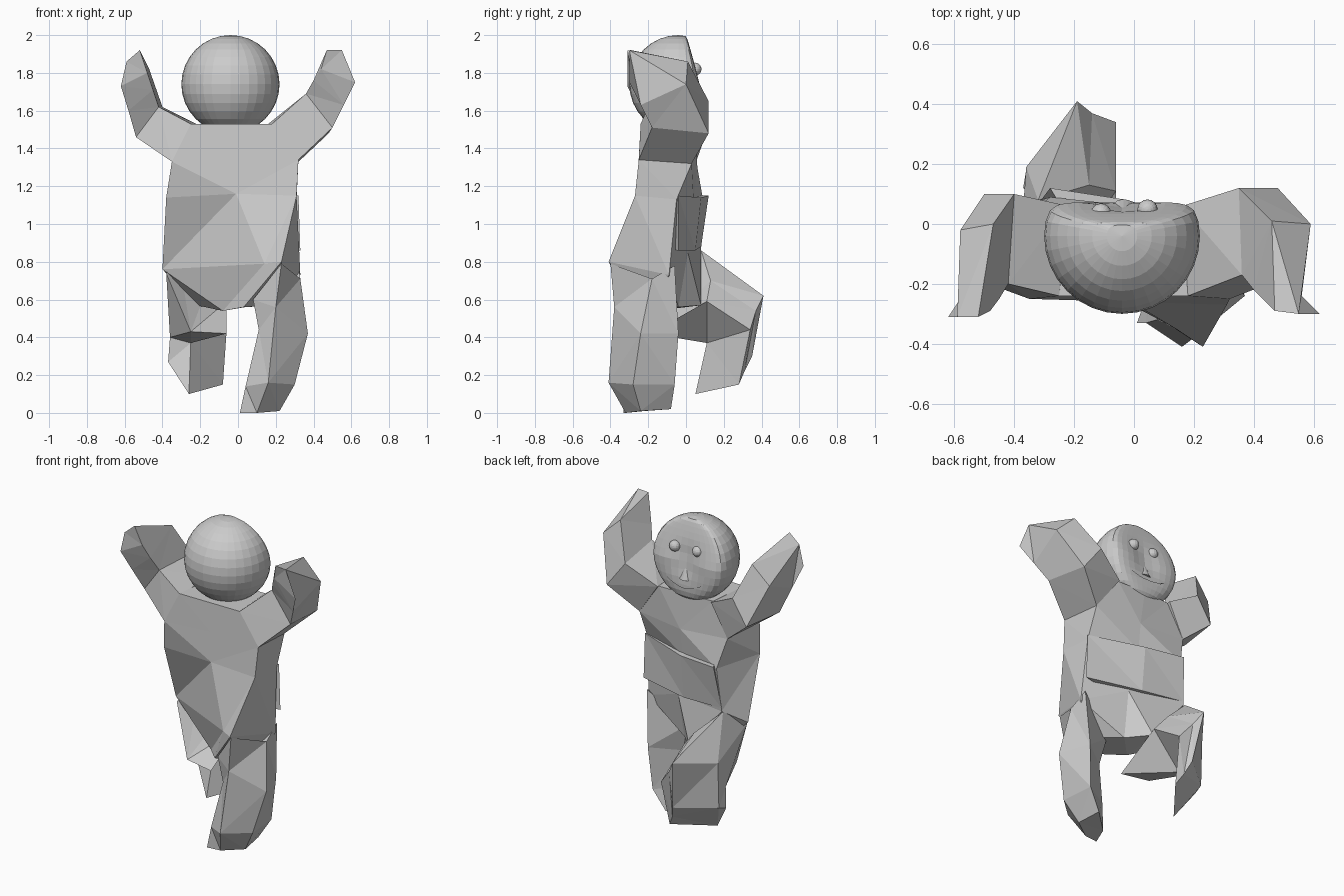
import bpy, bmesh, math
from mathutils import Vector

if "Cube" in bpy.data.objects:
    bpy.data.objects.remove(bpy.data.objects["Cube"], do_unlink=True)

clay = bpy.data.materials.new("clay_grey")
clay.use_nodes = True
GREY = (0.6, 0.6, 0.6, 1.0)
clay.diffuse_color = GREY
clay.node_tree.nodes["Principled BSDF"].inputs["Base Color"].default_value = GREY


def finish(name, bm):
    """Turn a bmesh into a named, coloured object."""
    bmesh.ops.recalc_face_normals(bm, faces=bm.faces)
    mesh = bpy.data.meshes.new(name)
    bm.to_mesh(mesh)
    bm.free()
    mesh.materials.append(clay)
    obj = bpy.data.objects.new(name, mesh)
    bpy.context.scene.collection.objects.link(obj)
    return obj


def loft(name, *rings):
    """Bridge matching rings of points (in hundredths of a unit) and cap both ends."""
    bm = bmesh.new()
    loops = [[bm.verts.new(Vector(point) / 100) for point in ring] for ring in rings]
    for lower, upper in zip(loops, loops[1:]):
        count = len(lower)
        for i in range(count):
            j = (i + 1) % count
            bm.faces.new((lower[i], lower[j], upper[j], upper[i]))
    bm.faces.new(loops[0])
    bm.faces.new(loops[-1])
    bmesh.ops.triangulate(bm, faces=bm.faces, quad_method='SHORT_EDGE')
    return finish(name, bm)


# Torso, from the hips up to the shoulders, twisted at the waist
loft("torso",
     [(-22, 0, 57), (-8, -16, 54), (3, -28, 56), (22, -20, 57), (4, -4, 56), (-8, 8, 57)],
     [(-40, -6, 76), (14, -35, 79), (23, -41, 80), (33, -9, 73), (5, 1, 85), (-31, 8, 86)],
     [(-38, -21, 114), (-1, -26, 116), (31, -27, 115), (31, -5, 113), (0, 4, 113), (-28, 9, 113)],
     [(-35, -25, 133), (-2, -25, 135), (32, -25, 134), (31, 3, 132), (0, 6, 130), (-33, 5, 132)],
     [(-25, -24, 153), (-4, -24, 153), (18, -24, 153), (16, 5, 153), (-4, 5, 153), (-22, 4, 153)])

# Belly block that overhangs the waist
loft("belly",
     [(33, -4, 86), (-2, 5, 86), (-31, 8, 88), (-12, -15, 87)],
     [(32, -4, 115), (-2, 8, 114), (-28, 12, 115), (-12, -15, 115)])

# Raised arms: shoulder, elbow, wrist and blunt hand
loft("left_arm",
     [(18, -24, 153), (32, -25, 134), (31, 3, 132), (16, 6, 153)],
     [(36, -17, 169), (50, -18, 151), (48, 12, 148), (35, 12, 165)],
     [(40, -22, 176), (56, -24, 163), (59, 0, 174), (46, 1, 186)],
     [(44, -26, 182), (62, -30, 175), (55, -30, 192), (47, -29, 192)])
loft("right_arm",
     [(-25, -24, 153), (-35, -25, 133), (-33, 5, 132), (-22, 6, 153)],
     [(-42, -20, 162), (-54, -18, 146), (-50, 10, 146), (-40, 10, 162)],
     [(-45, -25, 171), (-58, -25, 160), (-58, -2, 170), (-47, 0, 182)],
     [(-48, -29, 180), (-62, -31, 173), (-59, -31, 186), (-52, -31, 192)])

# Standing leg: hip, knee, ankle, sole
loft("left_leg",
     [(8, -32, 60), (23, -40, 79), (33, -18, 71), (32, -6, 78), (9, -14, 58)],
     [(11, -31, 44), (20, -38, 56), (37, -24, 42), (30, -4, 42), (13, -16, 40)],
     [(4, -33, 14), (16, -41, 16), (30, -28, 15), (28, -6, 15), (9, -18, 16)],
     [(1, -33, 0), (10, -32, 0), (22, -24, 1), (20, -8, 2), (5, -22, 1)])

# Lifted leg: hip, bent knee, foot
loft("right_leg",
     [(-6, 11, 59), (-15, 13, 70), (-32, 8, 86), (-38, -8, 74), (-25, -16, 43), (-6, -19, 42)],
     [(-6, 34, 44), (-14, 37, 54), (-19, 41, 62), (-36, 19, 58), (-36, 11, 40), (-25, 11, 37)],
     [(-8, 28, 15), (-12, 31, 22), (-15, 35, 30), (-36, 18, 29), (-37, 12, 27), (-26, 5, 10)])

# Round head with a softly flattened, hollow face
CENTRE, RADIUS = Vector((-0.04, -0.04, 1.74)), 0.26


def flatten(x, y, z):
    """Press the front of the head smoothly towards a shallow dish."""
    depth = 0.12 - 0.3 * max(z, 0) - 0.03 * math.exp(-(x * x + z * z) / 0.008)
    return y * depth / (y ** 3 + depth ** 3) ** (1 / 3)


bm = bmesh.new()
bmesh.ops.create_uvsphere(bm, u_segments=32, v_segments=16, radius=RADIUS)
for vert in bm.verts:
    if vert.co.y > 0:
        vert.co.y = flatten(*vert.co)
    vert.co += CENTRE
finish("head", bm)

# Eyes
for side, x, y in (("right", -0.11, 0.035), ("left", 0.045, 0.048)):
    bm = bmesh.new()
    bmesh.ops.create_uvsphere(bm, u_segments=16, v_segments=10, radius=0.034)
    bmesh.ops.translate(bm, verts=bm.verts, vec=(x, y, 1.82))
    finish(side + "_eye", bm)

# Nose cone, point up
bm = bmesh.new()
bmesh.ops.create_cone(bm, cap_ends=True, segments=16, radius1=0.048, radius2=0, depth=0.12)
bmesh.ops.translate(bm, verts=bm.verts, vec=(-0.035, 0.035, 1.69))
finish("nose", bm)

# Smiling mouth, a thin ribbon following the face
bm = bmesh.new()
previous = None
for i in range(9):
    x = (i - 4) * 0.03
    z = -0.15 + 2.2 * x * x
    y = flatten(x, math.sqrt(RADIUS ** 2 - x * x - z * z), z) + 0.006
    half = 0.012 * (1 - abs(i - 4) / 5)
    pair = [bm.verts.new(CENTRE + Vector((x, y, z + s * half))) for s in (-1, 1)]
    if previous:
        bm.faces.new((previous[0], pair[0], pair[1], previous[1]))
    previous = pair
finish("mouth", bm)
